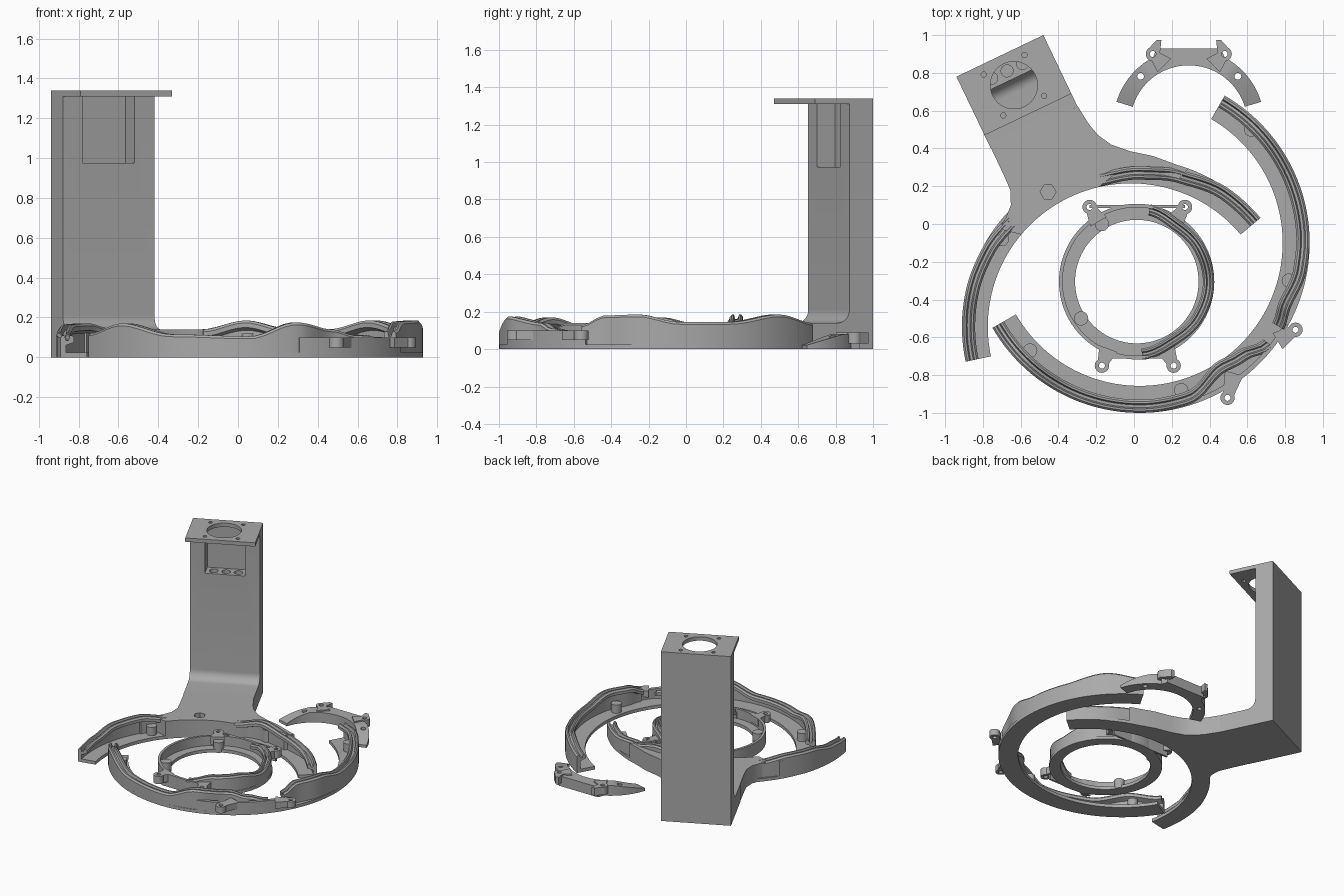
import bpy, bmesh, math
from mathutils import Vector, Matrix

if "Cube" in bpy.data.objects:
    bpy.data.objects.remove(bpy.data.objects["Cube"], do_unlink=True)

grey = bpy.data.materials.new("mid_grey")
grey.use_nodes = True
grey.diffuse_color = (0.4, 0.4, 0.4, 1)
grey.node_tree.nodes["Principled BSDF"].inputs["Base Color"].default_value = (0.4, 0.4, 0.4, 1)


def finish(name, bm):
    bmesh.ops.recalc_face_normals(bm, faces=bm.faces)
    mesh = bpy.data.meshes.new(name)
    bm.to_mesh(mesh)
    bm.free()
    mesh.materials.append(grey)
    ob = bpy.data.objects.new(name, mesh)
    bpy.context.collection.objects.link(ob)
    smooth(ob)
    return ob


def smooth(ob):
    bpy.ops.object.select_all(action='DESELECT')
    ob.select_set(True)
    bpy.context.view_layer.objects.active = ob
    bpy.ops.object.shade_smooth_by_angle(angle=math.radians(30))


def slab(name, outline, z0, z1, matrix=None):
    """Extrude a closed outline upward."""
    bm = bmesh.new()
    face = bm.faces.new([bm.verts.new((x, y, z0)) for x, y in outline])
    ext = bmesh.ops.extrude_face_region(bm, geom=[face])
    bmesh.ops.translate(bm, vec=(0, 0, z1 - z0),
                        verts=[v for v in ext["geom"] if isinstance(v, bmesh.types.BMVert)])
    if matrix:
        bm.transform(matrix)
    return finish(name, bm)


def polar(c, r, deg):
    a = math.radians(deg)
    return (c[0] + r * math.cos(a), c[1] + r * math.sin(a))


def arc(c, r, a0, a1, n=16):
    return [polar(c, r, a0 + (a1 - a0) * i / n) for i in range(n + 1)]


def sweep(name, c, a0, a1, section, steps=None):
    """Sweep a section, given as a function of the angle, around a centre."""
    n = steps or max(8, int(abs(a1 - a0) / 2.5))
    closed = abs(a1 - a0) >= 360
    bm = bmesh.new()
    rows = []
    for i in range(n if closed else n + 1):
        a = a0 + (a1 - a0) * i / n
        rows.append([bm.verts.new((*polar(c, r, a), z)) for r, z in section(a)])
    m = len(rows[0])
    for i in range(n):
        p, q = rows[i], rows[(i + 1) % len(rows)]
        for j in range(m):
            k = (j + 1) % m
            bm.faces.new((p[j], p[k], q[k], q[j]))
    if not closed:
        bm.faces.new(rows[0])
        bm.faces.new(rows[-1])
    return finish(name, bm)


def band(name, c, a0, a1, r0, r1, z0, z1, steps=None):
    return sweep(name, c, a0, a1, lambda a: [(r0, z0), (r1, z0), (r1, z1), (r0, z1)], steps)


def rail(name, c, keys, w=0.035):
    """Wall with a grooved head whose radius and height follow smooth keys."""
    def section(a):
        for (a0, r0, h0), (a1, r1, h1) in zip(keys, keys[1:]):
            if a <= a1 + 1e-6:
                break
        t = min(max((a - a0) / (a1 - a0), 0), 1)
        t = t * t * (3 - 2 * t)
        r, h = r0 + (r1 - r0) * t, h0 + (h1 - h0) * t
        return [(r + w, 0), (r + w, h - .012), (r + w * .7, h), (r + w * .4, h), (r + w * .2, h - .025),
                (r - w * .2, h - .025), (r - w * .4, h), (r - w * .7, h), (r - w, h - .012),
                (r - w, h - .035), (r + w * .2, h - .05), (r + w * .2, 0)]
    return sweep(name, c, keys[0][0], keys[-1][0], section)


def tab(name, p, toward, z0=0.05, z1=0.1):
    """Screw lug with a link to its ring."""
    band(name, p, 0, 360, 0.016, 0.038, z0, z1, 20)
    d = (Vector(toward) - Vector(p))
    length, d = d.length, d.normalized()
    s = Vector((-d.y, d.x))
    pts = [Vector(p) + d * u + s * v for u, v in
           ((.02, .03), (.02, -.03), (length, -.05), (length, .05))]
    slab(name + "_link", [tuple(q) for q in pts], z0, z1)


def post(name, x, y, h=0.09):
    slab(name, arc((x, y), 0.038, 0, 340, 17), 0, h)


def cut(ob, cutters):
    """Subtract the cutters and bake the result."""
    for c in cutters:
        c.hide_render = True
        mod = ob.modifiers.new("cut", 'BOOLEAN')
        mod.object, mod.operation, mod.solver = c, 'DIFFERENCE', 'EXACT'
    dg = bpy.context.evaluated_depsgraph_get()
    dg.update()
    mesh = bpy.data.meshes.new_from_object(ob.evaluated_get(dg))
    ob.modifiers.clear()
    ob.data = mesh
    for c in cutters:
        bpy.data.objects.remove(c, do_unlink=True)
    smooth(ob)


# Tower: side profile (depth, height) extruded across its width
axis, across = Vector((0.432, -0.902, 0)), Vector((0.902, 0.432, 0))
back = Vector((-0.71, 0.89, 0))
frame = Matrix((axis, Vector((0, 0, 1)), across)).transposed().to_4x4()
frame.translation = back
flat = Matrix((axis, across, Vector((0, 0, 1)))).transposed().to_4x4()
flat.translation = back
fillet = arc((0.21, 0.21), 0.07, 180, 270, 8)
tower = slab("tower", [(0, 0), (0, 1.34), (.344, 1.34), (.344, 1.31), (.14, 1.31)] + fillet
             + [(.42, .14), (.42, 0)], -0.255, 0.255, frame)
pocket = slab("pocket_cutter", [(.035, -.145), (.2, -.145), (.2, .145), (.035, .145)], .975, 1.31, flat)
cutters = [pocket, slab("lens_cutter", arc((.172, 0), .125, 0, 350, 35), 1.29, 1.4, flat)]
for sx in (-1, 1):
    for sy in (-1, 1):
        cutters.append(slab("screw_cutter", arc((.172 + sx * .12, sy * .12), .014, 0, 330, 11),
                            1.3, 1.4, flat))
for v in (-0.09, 0, 0.09):
    cutters.append(slab("cable_cutter", arc((.088, v), .032, 0, 340, 17), .9, 1.0, flat))
cut(tower, cutters)

# Arm joining the tower to the upper arc
c1 = (-0.016, -0.543)
outline = ([(-.757, .402), (-.69, .26), (-.655, .18), (-.652, .1), (-.68, .03), (-.74, -.06)]
           + arc(c1, .89, 148, 152, 2) + arc(c1, .85, 151, 143, 3) + arc(c1, .758, 140, 103, 14)
           + arc(c1, .82, 95, 72, 8) + arc(c1, .89, 70, 74, 2)
           + [(.1, .36), (-.02, .385), (-.12, .42), (-.19, .47), (-.24, .53), (-.297, .622)])
arm = slab("arm", outline, 0, 0.14)
cut(arm, [slab("hex_cutter", arc((-.455, .17), .042, 0, 300, 5), -.1, .3)])

# Upper arc: floor and two rails
band("upper_arc_floor", c1, 40, 192, .758, .89, 0, .025)
rail("upper_arc_rail_right", c1, [(40, .86, .11), (55, .86, .12), (72, .835, .145), (86, .815, .185),
                                  (102, .795, .14)])
rail("upper_arc_rail_left", c1, [(138, .84, .14), (152, .855, .17), (166, .86, .165), (180, .86, .125),
                                 (192, .86, .11)])
post("upper_arc_post_left", -0.70, -0.08)
post("upper_arc_post_right", 0.05, 0.30, .12)

# Lower arc: floor, rails, low lip and lugs
c2 = (0.03, -0.1)
band("lower_arc_floor", c2, 210, 420, .757, .9, 0, .025)
rail("lower_arc_rail_front", c2, [(210, .865, .12), (227, .865, .17), (246, .865, .115), (272, .865, .105),
                                  (287, .86, .175), (303, .785, .14), (312, .805, .11), (322, .865, .1)])
rail("lower_arc_rail_side", c2, [(329, .855, .13), (337, .835, .18), (350, .86, .185), (364, .865, .145),
                                 (382, .865, .145), (402, .865, .185), (420, .865, .14)])
band("lower_arc_lip", c2, 288, 331, .875, .9, 0, .1)
tab("lower_arc_lug_front", (.495, -.92), (.53, -.79))
tab("lower_arc_lug_side", (.855, -.56), (.76, -.62))
for i, p in enumerate([(.62, .5), (.82, -.3), (.25, -.88), (-.55, -.67)]):
    post(f"lower_arc_post_{i}", *p)

# Inner ring: floor, thin wall, rail, flat ends and lugs
c3 = (0.015, -0.305)
band("inner_ring_floor", c3, 0, 360, .327, .41, 0, .025, 96)
band("inner_ring_wall", c3, 78, 276, .393, .412, 0, .1)
rail("inner_ring_rail", c3, [(-86, .385, .1), (-58, .365, .14), (-30, .375, .14), (0, .38, .105),
                             (28, .375, .14), (55, .365, .14), (80, .385, .1)], .03)
for side, y, xs, yt in (("back", .09, (-.235, .27), .1), ("front", -.75, (-.17, .21), -.712)):
    for x in xs:
        tab(f"inner_ring_lug_{side}", (x, y), (x * .8, y * .8 - .06), .04, .1)
    slab(f"inner_ring_flat_{side}", [(xs[0], yt), (xs[1], yt), (xs[1], yt - math.copysign(.015, y)),
                                     (xs[0], yt - math.copysign(.015, y))], 0, .1)
post("inner_ring_post_left", -.28, -.5, .08)
post("inner_ring_post_back", -.17, 0, .08)

# Loose clip: wedge-ended arc with a flat back and two lugs
c4 = (0.29, 0.53)


def clip_section(a):
    h = 0.02 + 0.06 * min(1, max(0, (math.sin(math.radians(a)) - .28) / .5))
    return [(.31, 0), (.4, 0), (.4, h), (.31, h)]


clip = sweep("clip_arc", c4, 17, 163, clip_section)
cut(clip, [slab("clip_hole_cutter", arc((x, .782), .018, 0, 330, 11), -.1, .2) for x in (.035, .55)])
slab("clip_back", [(.1, .88), (.16, .85), (.42, .85), (.48, .88), (.46, .93), (.12, .93)], 0, .08)
for s in (-1, 1):
    x = c4[0] + s * .19
    tab("clip_lug", (x, .9), (x - s * .06, .84), .03, .09)
    slab("clip_finger", [(x - s * .038, .91), (x + s * .03, .92), (x - s * .02, .975), (x - s * .045, .975)],
         .03, .09)
